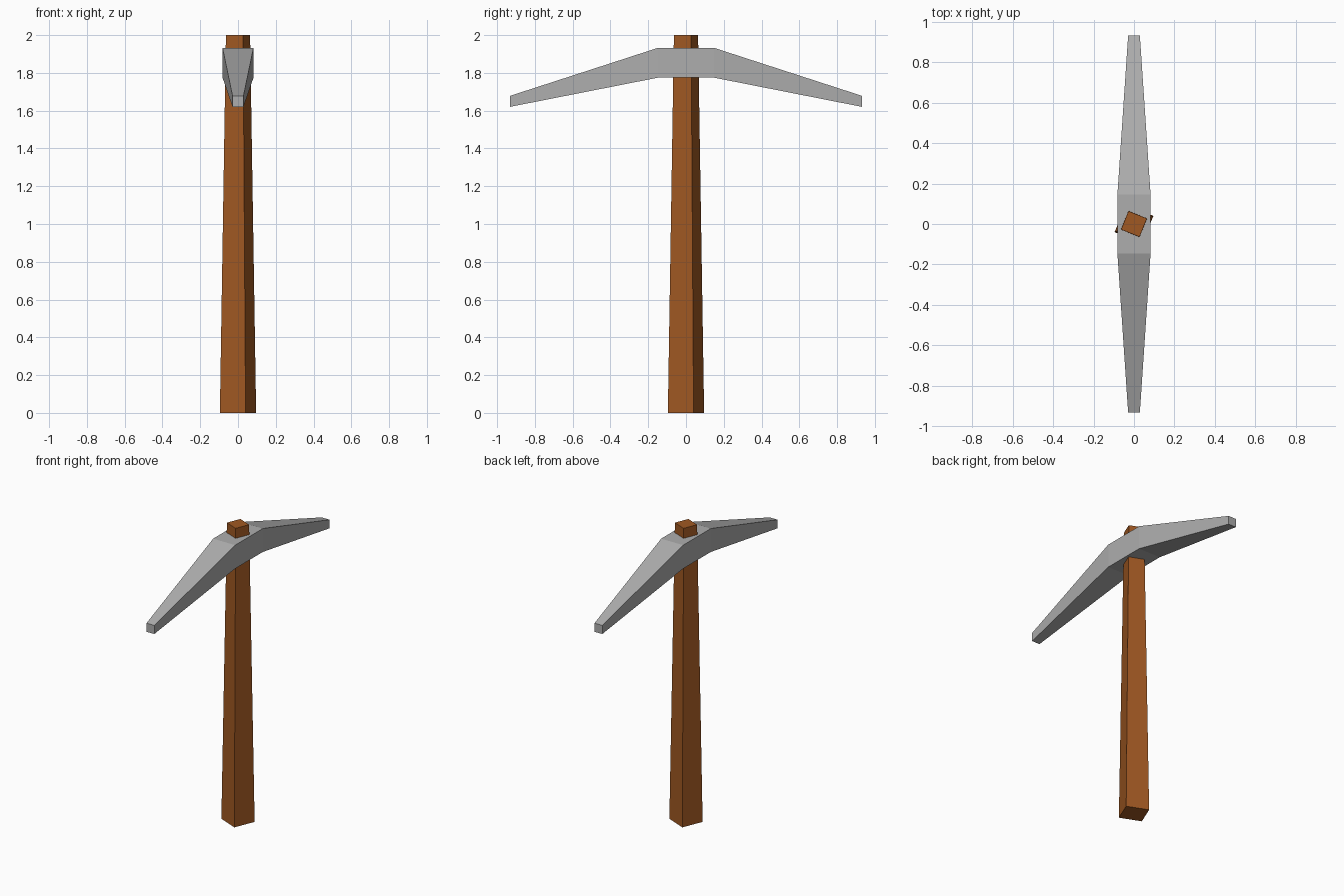
import bpy

cube = bpy.data.objects.get("Cube")
if cube:
    bpy.data.objects.remove(cube, do_unlink=True)


def material(name, rgb):
    mat = bpy.data.materials.new(name)
    mat.use_nodes = True
    mat.diffuse_color = (*rgb, 1)
    shader = next(n for n in mat.node_tree.nodes if n.type == 'BSDF_PRINCIPLED')
    shader.inputs["Base Color"].default_value = (*rgb, 1)
    return mat


def loft(name, rings, mat):
    """Join four-cornered rings into one closed, flat-shaded solid."""
    verts = [p for ring in rings for p in ring]
    last = len(verts) - 4
    faces = [(3, 2, 1, 0), tuple(range(last, last + 4))]
    for start in range(0, last, 4):
        for i in range(4):
            j = (i + 1) % 4
            faces.append((start + i, start + j, start + j + 4, start + i + 4))
    mesh = bpy.data.meshes.new(name)
    mesh.from_pydata(verts, [], faces)
    mesh.materials.append(mat)
    obj = bpy.data.objects.new(name, mesh)
    bpy.context.collection.objects.link(obj)
    return obj


def handle_ring(a, b, z):
    # Square turned about the vertical axis
    return [(a, -b, z), (b, a, z), (-a, b, z), (-b, -a, z)]


def head_ring(y, half_width, low, high):
    return [(-half_width, y, low), (-half_width, y, high),
            (half_width, y, high), (half_width, y, low)]


wood = material("brown wood", (0.35, 0.098, 0.016))
steel = material("grey steel", (0.42, 0.42, 0.42))

# Tapered handle, poking out above the head
loft("handle", [handle_ring(0.04, 0.096, 0), handle_ring(0.027, 0.064, 2)], wood)

# Head with a block in the middle and two drooping, tapered arms
tip = (0.029, 1.62, 1.678)
middle = (0.082, 1.775, 1.933)
loft("pick_head", [head_ring(-0.933, *tip), head_ring(-0.147, *middle),
                   head_ring(0.147, *middle), head_ring(0.933, *tip)], steel)
